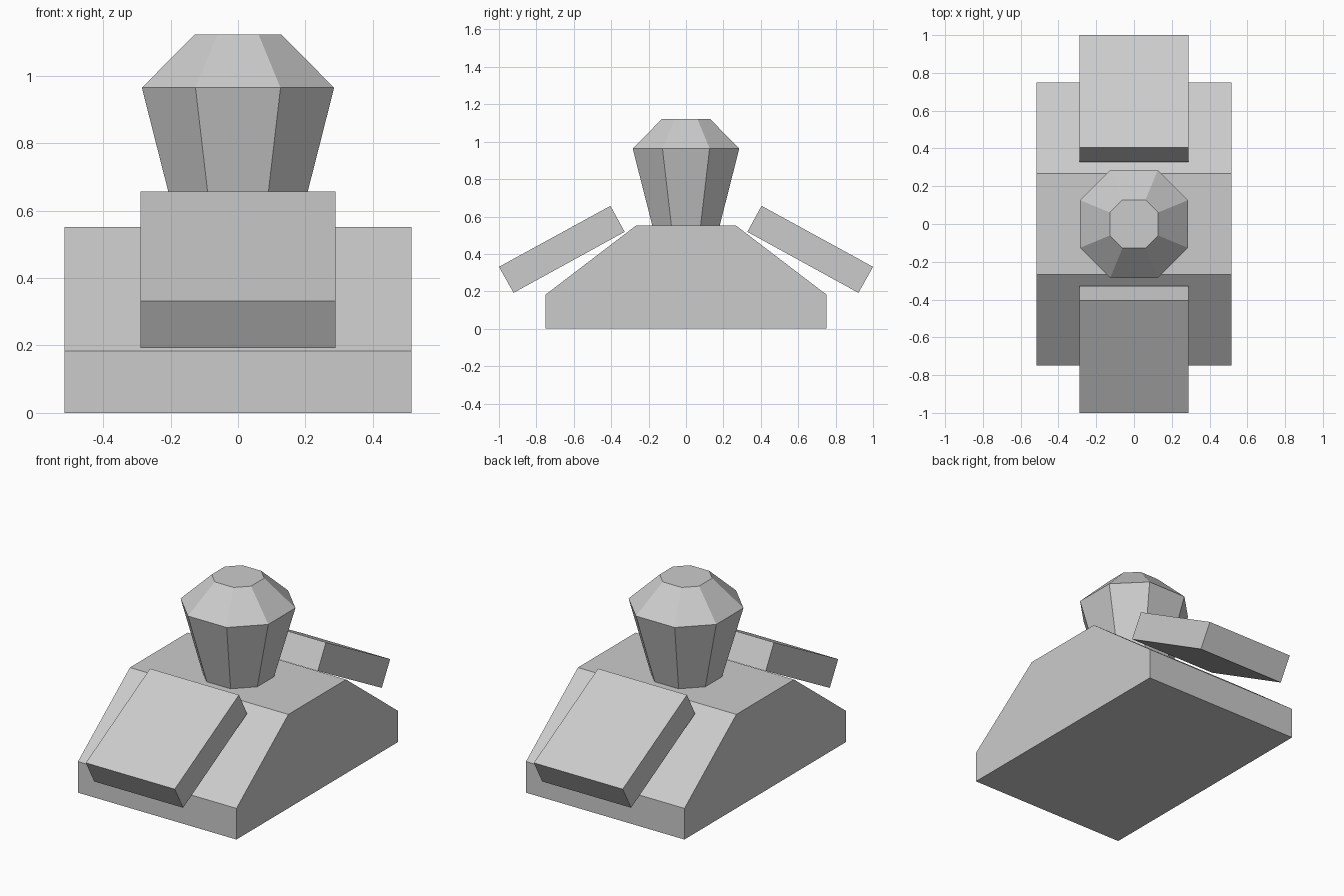
import bpy, bmesh

if "Cube" in bpy.data.objects:
    bpy.data.objects.remove(bpy.data.objects["Cube"])

grey = bpy.data.materials.new("light grey")
grey.diffuse_color = (0.6, 0.6, 0.6, 1)
grey.use_nodes = True
grey.node_tree.nodes["Principled BSDF"].inputs["Base Color"].default_value = grey.diffuse_color


def loft(name, rings):
    """Skin a stack of equal-sized point rings and cap both ends."""
    bm = bmesh.new()
    loops = [[bm.verts.new(p) for p in ring] for ring in rings]
    n = len(loops[0])
    for a, b in zip(loops, loops[1:]):
        for i in range(n):
            j = (i + 1) % n
            bm.faces.new((a[i], a[j], b[j], b[i]))
    bm.faces.new(loops[0])
    bm.faces.new(loops[-1])
    bmesh.ops.recalc_face_normals(bm, faces=bm.faces)
    mesh = bpy.data.meshes.new(name)
    bm.to_mesh(mesh)
    bm.free()
    mesh.materials.append(grey)
    obj = bpy.data.objects.new(name, mesh)
    bpy.context.collection.objects.link(obj)
    return obj


def extrude_x(name, profile, half):
    """Extrude a (y, z) profile across the width."""
    return loft(name, [[(x, y, z) for y, z in profile] for x in (-half, half)])


def octagon(r, f, z):
    """Octagon with flats at distance r and flat half-length f."""
    return [(x, y, z) for x, y in ((r, -f), (r, f), (f, r), (-f, r),
                                   (-r, f), (-r, -f), (-f, -r), (f, -r))]


# Sloped base block
extrude_x("base", [(-0.75, 0), (0.75, 0), (0.75, 0.183), (0.268, 0.551),
                   (-0.268, 0.551), (-0.75, 0.183)], 0.515)

# Tilted slabs over the front and back slopes
slab = [(1.0, 0.331), (0.922, 0.192), (0.328, 0.518), (0.404, 0.657)]
for name, s in (("back_slab", 1), ("front_slab", -1)):
    extrude_x(name, [(s * y, z) for y, z in slab], 0.289)

# Faceted knob on top
loft("knob", [octagon(0.18, 0.078, 0.551), octagon(0.285, 0.126, 0.964),
              octagon(0.128, 0.061, 1.122)])
